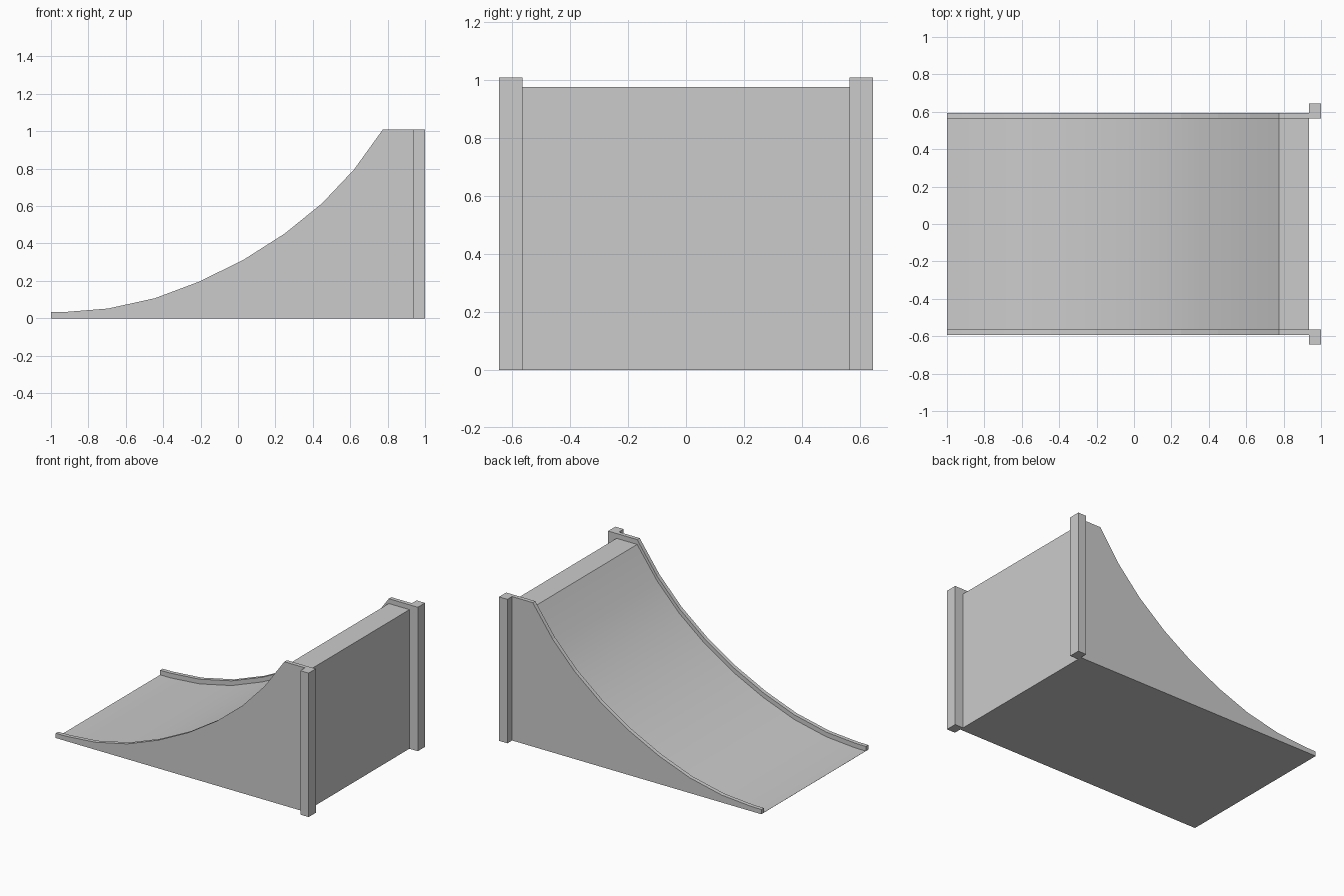
import bpy, bmesh, math

if "Cube" in bpy.data.objects:
    bpy.data.objects.remove(bpy.data.objects["Cube"])

# Upper edge of the side panels, as x, z
CURVE = [(-1, .033), (-.92, .034), (-.695, .052), (-.445, .107), (-.205, .197),
         (.03, .313), (.25, .453), (.45, .615), (.62, .795), (.775, 1.01)]
BACK = .935


def extrude_profile(name, points, y0, y1):
    """Prism with an x-z outline running from y0 to y1."""
    bm = bmesh.new()
    face = bm.faces.new([bm.verts.new((x, y0, z)) for x, z in points])
    ext = bmesh.ops.extrude_face_region(bm, geom=[face])
    moved = [v for v in ext["geom"] if isinstance(v, bmesh.types.BMVert)]
    bmesh.ops.translate(bm, verts=moved, vec=(0, y1 - y0, 0))
    bmesh.ops.recalc_face_normals(bm, faces=bm.faces[:])
    mesh = bpy.data.meshes.new(name)
    bm.to_mesh(mesh)
    bm.free()
    obj = bpy.data.objects.new(name, mesh)
    bpy.context.collection.objects.link(obj)
    return obj


# Riding surface with deck, sunk slightly below the side panels
surface = [(x, max(z - .033, .001)) for x, z in CURVE[:-1]] + [(.775, .976)]
ramp = extrude_profile("ramp_body", surface + [(BACK, .976), (BACK, 0), (-1, 0)], -.565, .565)
bpy.context.view_layer.objects.active = ramp
ramp.select_set(True)
bpy.ops.object.shade_smooth_by_angle(angle=math.radians(30))

# Side panels and rear corner posts
panel = CURVE + [(BACK, 1.01), (BACK, 0), (-1, 0)]
post = [(BACK, 0), (1, 0), (1, 1.01), (BACK, 1.01)]
for side, s in (("front", -1), ("back", 1)):
    extrude_profile(side + "_side_panel", panel, s * .565, s * .593)
    extrude_profile(side + "_corner_post", post, s * .565, s * .645)
